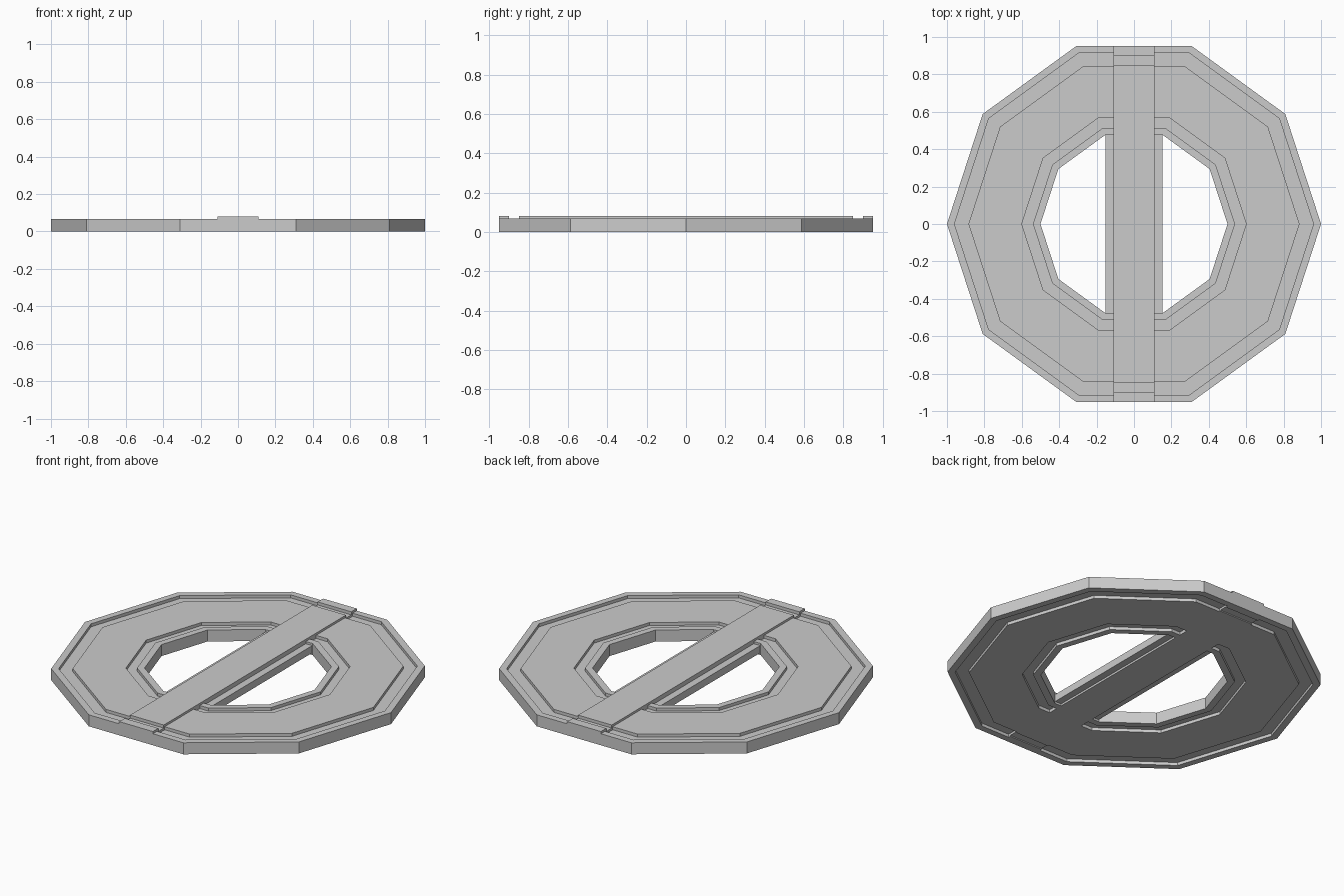
import bpy, bmesh, math

if "Cube" in bpy.data.objects:
    bpy.data.objects.remove(bpy.data.objects["Cube"])

SIDES = 10
TOP = 0.068          # ring thickness
DEPTH = 0.018        # groove depth
RAISE = 0.013        # height of the bar above the ring
APOTHEM = math.cos(math.pi / SIDES)


def finish(name, bm):
    bmesh.ops.recalc_face_normals(bm, faces=bm.faces)
    mesh = bpy.data.meshes.new(name)
    bm.to_mesh(mesh)
    bm.free()
    obj = bpy.data.objects.new(name, mesh)
    bpy.context.collection.objects.link(obj)
    return obj


def ring(name, profile):
    """Sweep a closed (radius, z) profile round a decagon."""
    bm = bmesh.new()
    loops = []
    for i in range(SIDES):
        a = 2 * math.pi * i / SIDES
        loops.append([bm.verts.new((r * math.cos(a), r * math.sin(a), z))
                      for r, z in profile])
    n = len(profile)
    for i in range(SIDES):
        p, q = loops[i], loops[(i + 1) % SIDES]
        for j in range(n):
            k = (j + 1) % n
            bm.faces.new((p[j], q[j], q[k], p[k]))
    return finish(name, bm)


def extrude_x(name, profile, half_width):
    """Extrude a closed (y, z) profile symmetrically along x."""
    bm = bmesh.new()
    face = bm.faces.new([bm.verts.new((-half_width, y, z)) for y, z in profile])
    res = bmesh.ops.extrude_face_region(bm, geom=[face], use_keep_orig=True)
    verts = [v for v in res["geom"] if isinstance(v, bmesh.types.BMVert)]
    bmesh.ops.translate(bm, verts=verts, vec=(2 * half_width, 0, 0))
    return finish(name, bm)


# Decagonal ring, grooved near both rims on the top and the bottom
upper = [(1.0, TOP), (0.96, TOP), (0.96, TOP - DEPTH), (0.885, TOP - DEPTH),
         (0.885, TOP), (0.6, TOP), (0.6, TOP - DEPTH), (0.54, TOP - DEPTH),
         (0.54, TOP), (0.5, TOP)]
lower = [(r, TOP - z) for r, z in reversed(upper)]
ring("grooved_ring", upper + lower)

# Raised cross bar following the outer groove of the ring
bar_top = TOP + RAISE
half = [(0.85, bar_top), (0.85, bar_top - DEPTH), (0.9, bar_top - DEPTH),
        (0.9, bar_top), (APOTHEM, bar_top)]
base = [(APOTHEM, 0), (0.9, 0), (0.9, 0.006), (0.85, 0.006), (0.85, 0)]
right = half + base
left = [(-y, z) for y, z in reversed(right)]
extrude_x("cross_bar", right + left, 0.11)

# Wider flange of the bar across the opening
extrude_x("bar_flange", [(-0.5, 0.012), (0.5, 0.012), (0.5, 0.055), (-0.5, 0.055)], 0.152)
